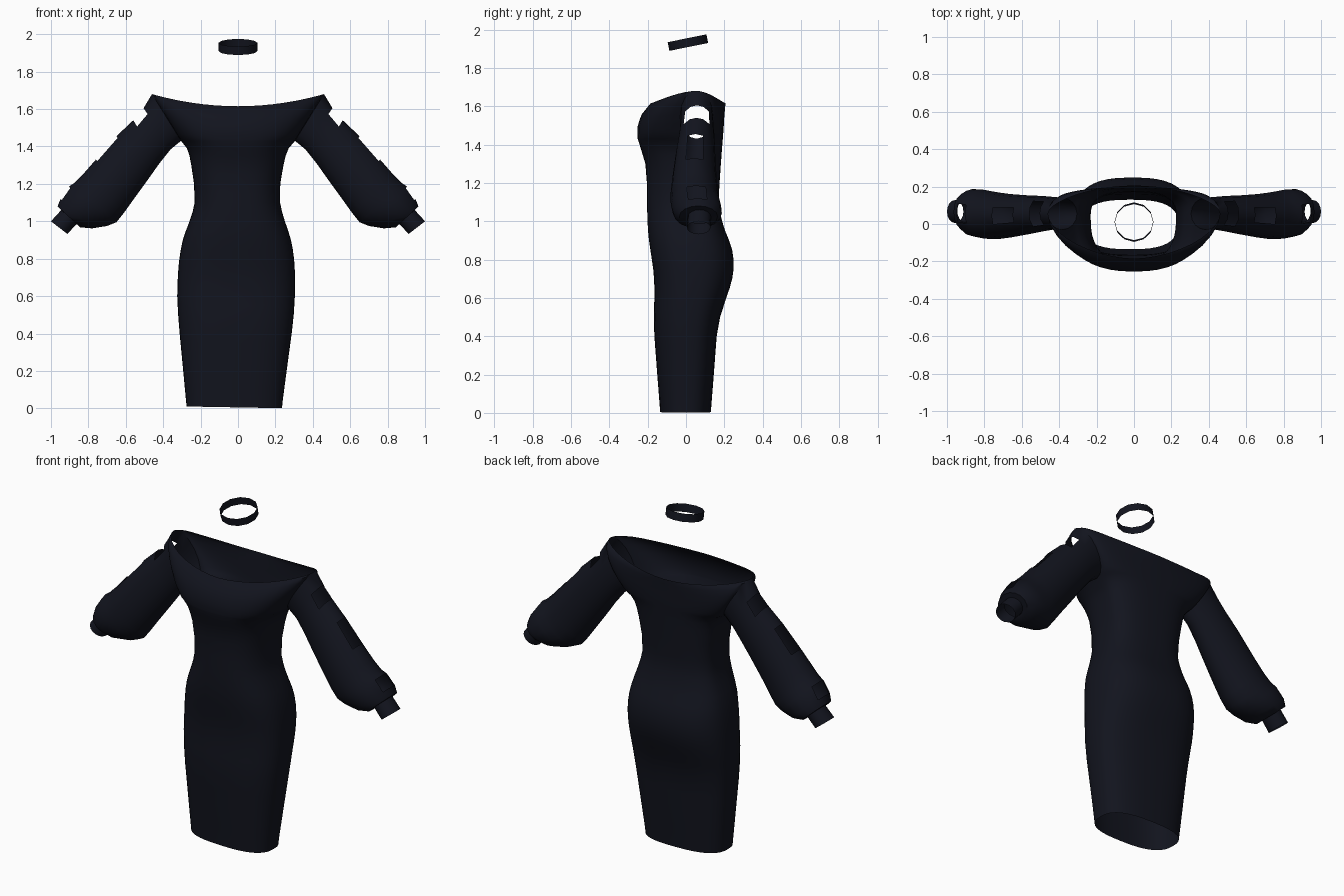
import bpy, bmesh, math
from mathutils import Matrix

if "Cube" in bpy.data.objects:
    bpy.data.objects.remove(bpy.data.objects["Cube"])

fabric = bpy.data.materials.new("dark_fabric")
fabric.diffuse_color = (0.006, 0.007, 0.013, 1)
fabric.use_nodes = True
fabric.node_tree.nodes["Principled BSDF"].inputs["Base Color"].default_value = fabric.diffuse_color

# Body profile: z, left x, right x, front y, back y
BODY = [
    (0.01, -.275, .235, -.135, .13), (0.2, -.293, .26, -.15, .145),
    (0.4, -.312, .287, -.165, .16), (0.5, -.32, .298, -.168, .178),
    (0.6, -.325, .304, -.165, .21), (0.68, -.323, .305, -.165, .238),
    (0.76, -.318, .303, -.172, .25), (0.83, -.31, .297, -.183, .247),
    (0.9, -.295, .283, -.193, .225), (0.96, -.275, .265, -.199, .2),
    (1.03, -.247, .24, -.202, .18), (1.1, -.232, .225, -.203, .17),
    (1.2, -.235, .226, -.204, .175), (1.3, -.25, .243, -.212, .182),
    (1.38, -.265, .262, -.236, .188), (1.43, -.305, .305, -.252, .192),
    (1.48, -.31, .31, -.256, .196), (1.55, -.31, .31, -.237, .2),
    (1.615, -.31, .31, -.185, .206)]

# Sleeve rings: upper x, upper z, lower x, lower z, front y, back y
SLEEVE = [
    (.46, 1.68, .305, 1.43, -.03, .14), (.505, 1.605, .36, 1.385, -.03, .145),
    (.56, 1.54, .42, 1.31, -.04, .15), (.65, 1.455, .48, 1.225, -.055, .153),
    (.76, 1.33, .56, 1.115, -.072, .16), (.83, 1.25, .61, 1.045, -.08, .168),
    (.875, 1.205, .65, .995, -.08, .175), (.905, 1.185, .7, .975, -.078, .183),
    (.948, 1.12, .78, .962, -.065, .187), (.965, 1.08, .845, .968, -.035, .165),
    (.945, 1.06, .862, .987, .01, .13), (1.0, 1.0, .912, .932, .005, .128)]
CUTOUTS = {1: (6, 10), 3: (7, 9), 7: (7, 9)}   # ring -> open columns
HALF = 8        # sleeve segments per half ring
COLS = 20       # body segments per front or back panel


def body_at(z):
    for a, b in zip(BODY, BODY[1:]):
        if z <= b[0] + 1e-6:
            t = max(0, (z - a[0]) / (b[0] - a[0]))
            return [p + (q - p) * t for p, q in zip(a, b)][1:]


def panel_row(xl, xr, ymid, yend, zmid, zend, p):
    """One row of points from the right side seam to the left."""
    row, cx, hw = [], (xl + xr) / 2, (xr - xl) / 2
    for k in range(COLS + 1):
        a = math.pi * k / COLS
        c, s = math.cos(a), max(0, math.sin(a))
        f = math.copysign(abs(c) ** p, c)
        row.append((cx + hw * f, yend + (ymid - yend) * s ** p,
                    zmid + (zend - zmid) * f * f))
    return row


def sleeve_point(ring, k):
    """k = 0 under the arm, HALF at the top; front side first."""
    ux, uz, lx, lz, y0, y1 = ring
    a = math.pi * k / HALF
    t = (1 - math.cos(a)) / 2
    return (lx + (ux - lx) * t, (y0 + y1) / 2 - (y1 - y0) / 2 * math.sin(a),
            lz + (uz - lz) * t)


def grid(bm, rows, skip=lambda i, k: False):
    vs = [[bm.verts.new(p) for p in r] for r in rows]
    for i in range(len(vs) - 1):
        for k in range(len(vs[0]) - 1):
            if not skip(i, k):
                bm.faces.new((vs[i][k], vs[i][k + 1], vs[i + 1][k + 1], vs[i + 1][k]))


def finish(bm, name, angle):
    bmesh.ops.remove_doubles(bm, verts=bm.verts, dist=0.0005)
    bmesh.ops.recalc_face_normals(bm, faces=bm.faces)
    me = bpy.data.meshes.new(name)
    bm.to_mesh(me)
    bm.free()
    ob = bpy.data.objects.new(name, me)
    bpy.context.collection.objects.link(ob)
    me.materials.append(fabric)
    bpy.ops.object.select_all(action='DESELECT')
    ob.select_set(True)
    bpy.context.view_layer.objects.active = ob
    bpy.ops.object.shade_smooth_by_angle(angle=math.radians(angle))
    return ob


# Dress: front and back panels from hem to armpit, then out to the armholes
dress = bmesh.new()
heights = [0.01] + [0.05 * i for i in range(1, 28)] + [1.39]
for front in (True, False):
    rows = []
    for z in heights:
        xl, xr, yf, yb = body_at(z)
        yc = 0.055 * z / 1.43
        row = panel_row(xl, xr, yf if front else yb, yc, z, z, 0.75)
        if z < 0.02:   # slightly slanted hem
            row = [(x, y, z - 0.018 * x - 0.005) for x, y, z in row]
        rows.append(row)
    for j in range(HALF + 1):
        ex, ey, ez = sleeve_point(SLEEVE[0], j if front else 2 * HALF - j)
        t = (1 - math.cos(math.pi * j / HALF)) / 2
        zm = 1.43 + 0.185 * t
        _, _, yf, yb = body_at(zm)
        rows.append(panel_row(-ex, ex, yf if front else yb, ey, zm, ez, 0.75 + 0.4 * t))
    grid(dress, rows)

# Sleeves with cutouts along the outer side, puffed above a narrow cuff
for side in (1, -1):
    rows = [[(side * x, y, z) for x, y, z in
             (sleeve_point(r, k) for k in range(2 * HALF + 1))] for r in SLEEVE]
    grid(dress, rows, lambda i, k: i in CUTOUTS and CUTOUTS[i][0] <= k < CUTOUTS[i][1])
finish(dress, "off_shoulder_dress", 50)

# Choker: thin tilted band
band = bmesh.new()
N = 12
grid(band, [[(0.103 * math.cos(2 * math.pi * k / N), 0.103 * math.sin(2 * math.pi * k / N), z)
             for k in range(N + 1)] for z in (-0.023, 0.023)])
bmesh.ops.transform(band, verts=band.verts,
                    matrix=Matrix.Translation((0, 0.01, 1.932)) @ Matrix.Rotation(0.2, 4, 'X'))
finish(band, "choker", 35)
